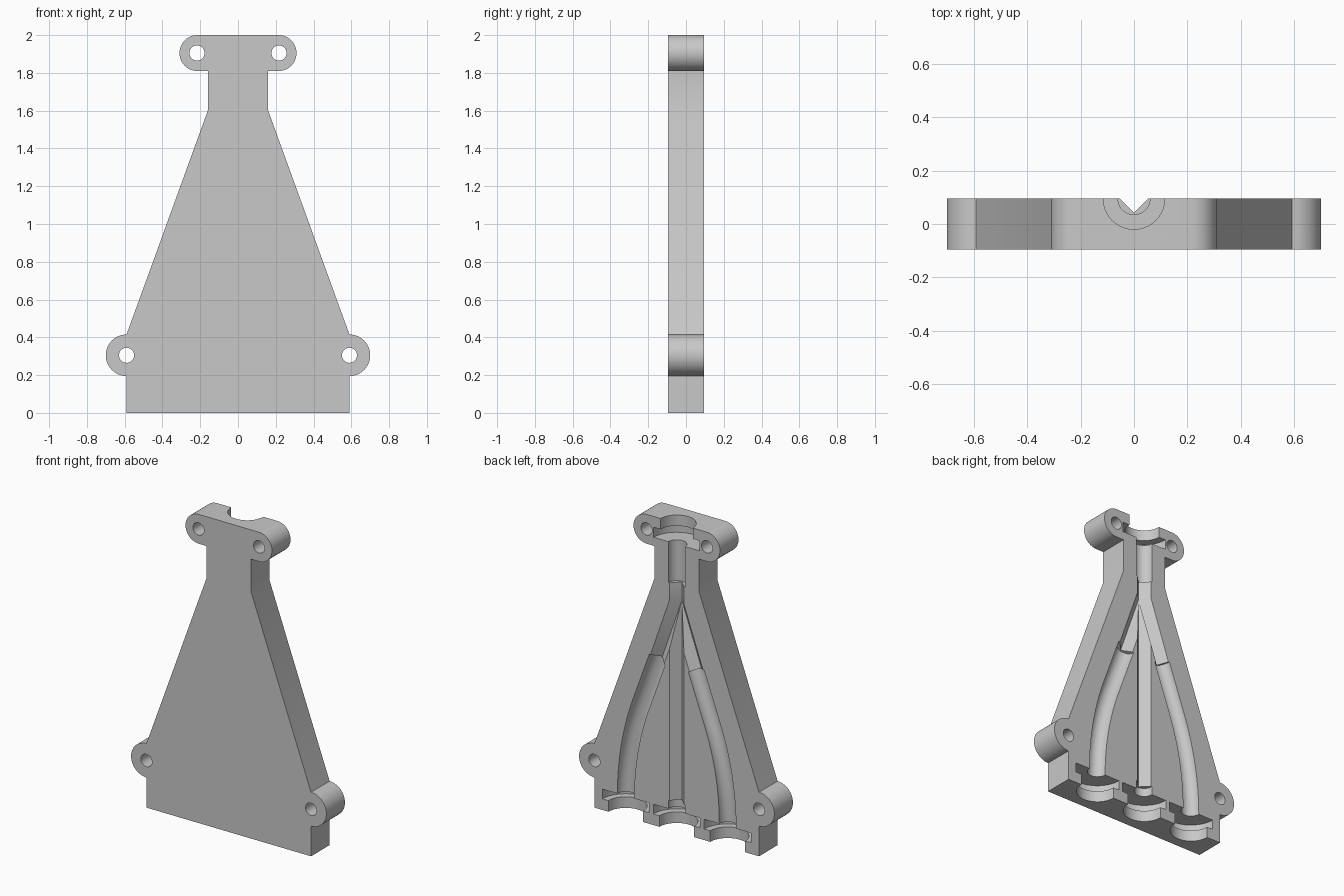
import bpy, bmesh, math
from mathutils import Vector

cube = bpy.data.objects.get("Cube")
if cube:
    bpy.data.objects.remove(cube)

BACK = 0.095      # parting face of the half shell
FRONT = -0.095

grey = bpy.data.materials.new("plain_grey")
grey.use_nodes = True
grey.diffuse_color = (0.58, 0.58, 0.58, 1)
grey.node_tree.nodes["Principled BSDF"].inputs["Base Color"].default_value = (0.58, 0.58, 0.58, 1)


def arc(cx, cy, r, start, end, n):
    angles = [math.radians(start + (end - start) * i / n) for i in range(n + 1)]
    return [(cx + r * math.cos(a), cy + r * math.sin(a)) for a in angles]


def loft(name, rings):
    """Solid through a list of matching closed rings, capped at both ends."""
    bm = bmesh.new()
    loops = [[bm.verts.new(p) for p in ring] for ring in rings]
    count = len(rings[0])
    for a, b in zip(loops, loops[1:]):
        for i in range(count):
            j = (i + 1) % count
            bm.faces.new((a[i], a[j], b[j], b[i]))
    bm.faces.new(loops[0])
    bm.faces.new(loops[-1])
    bmesh.ops.recalc_face_normals(bm, faces=bm.faces)
    mesh = bpy.data.meshes.new(name)
    bm.to_mesh(mesh)
    bm.free()
    mesh.materials.append(grey)
    obj = bpy.data.objects.new(name, mesh)
    bpy.context.collection.objects.link(obj)
    return obj


def sweep(name, profile, path):
    """Sweep a (side, y) profile along an (x, z) path with mitred corners."""
    pts = [Vector(p) for p in path]
    rings = []
    for i, p in enumerate(pts):
        d_in = (p - pts[max(i - 1, 0)]).normalized()
        d_out = (pts[min(i + 1, len(pts) - 1)] - p).normalized()
        t = (d_in + d_out).normalized()
        stretch = 1 / max(t.dot(d_out), t.dot(d_in))
        side = Vector((t.y, -t.x)) * stretch
        rings.append([(p.x + s * side.x, y, p.y + s * side.y) for s, y in profile])
    return loft(name, rings)


def cut(target, cutter):
    cutter.hide_render = True
    mod = target.modifiers.new("cut", "BOOLEAN")
    mod.operation = "DIFFERENCE"
    mod.solver = "EXACT"
    mod.object = cutter
    bpy.context.view_layer.objects.active = target
    bpy.ops.object.modifier_apply(modifier=mod.name)
    bpy.data.objects.remove(cutter)


def round_profile(r, n=40):
    return arc(0, BACK, r, 0, 360, n)[:-1]


# Body outline: wide base, sloped shoulders, neck, rounded screw lugs
half = [(0.59, 0)]
half += arc(0.59, 0.305, 0.11, -90, 90, 24)
half += [(0.16, 1.6), (0.16, 1.81)]
half += arc(0.215, 1.905, 0.095, -90, 90, 24)
outline = half + [(-x, z) for x, z in reversed(half)]
body = loft("cable_splitter_half_shell",
            [[(x, y, z) for x, z in outline] for y in (FRONT, BACK)])

# Screw holes through the four lugs
for cx, cz in ((0.59, 0.305), (0.217, 1.905)):
    for s in (-1, 1):
        hole = arc(s * cx, cz, 0.04, 0, 360, 28)[:-1]
        cut(body, loft("screw_hole", [[(x, y, z) for x, z in hole] for y in (-0.2, 0.2)]))

# Cable openings and the flange slots behind them
for cx in (-0.365, 0, 0.365):
    cut(body, sweep("base_opening", round_profile(0.125), [(cx, -0.1), (cx, 0.1)]))
    cut(body, sweep("base_slot", round_profile(0.168), [(cx, 0.072), (cx, 0.135)]))
cut(body, sweep("top_opening", round_profile(0.115), [(0, 1.9), (0, 2.1)]))
cut(body, sweep("top_slot", round_profile(0.165), [(0, 1.865), (0, 1.93)]))

# Round grooves: neck, short middle seat, two curved branches
tube = round_profile(0.06)
cut(body, sweep("neck_groove", tube, [(0, 1.6), (0, 1.88)]))
cut(body, sweep("middle_seat", tube, [(0, 0.12), (0, 0.19)]))
bend = 0.335                      # lean of the branches, radians
radius = 0.6 / math.sin(bend)
for s in (-1, 1):
    path = [(s * 0.365, 0.12)]
    for i in range(13):
        a = bend * i / 12
        path.append((s * (0.365 - radius * (1 - math.cos(a))), 0.14 + radius * math.sin(a)))
    path.append((s * 0.14, 1.08))
    cut(body, sweep("branch_groove", tube, path))

# V channels joining the neck to each branch
vee = [(-0.052, BACK), (-0.052, 0.15), (0.052, 0.15), (0.052, BACK), (0, 0.042)]
cut(body, sweep("middle_channel", vee, [(0, 0.18), (0, 1.61)]))
for s in (-1, 1):
    cut(body, sweep("branch_channel", vee, [(s * 0.143, 1.07), (0, 1.48), (0, 1.605)]))

# Smooth curved walls, crisp edges
for o in bpy.context.selected_objects:
    o.select_set(False)
body.select_set(True)
bpy.context.view_layer.objects.active = body
bpy.ops.object.shade_smooth_by_angle(angle=math.radians(25))
